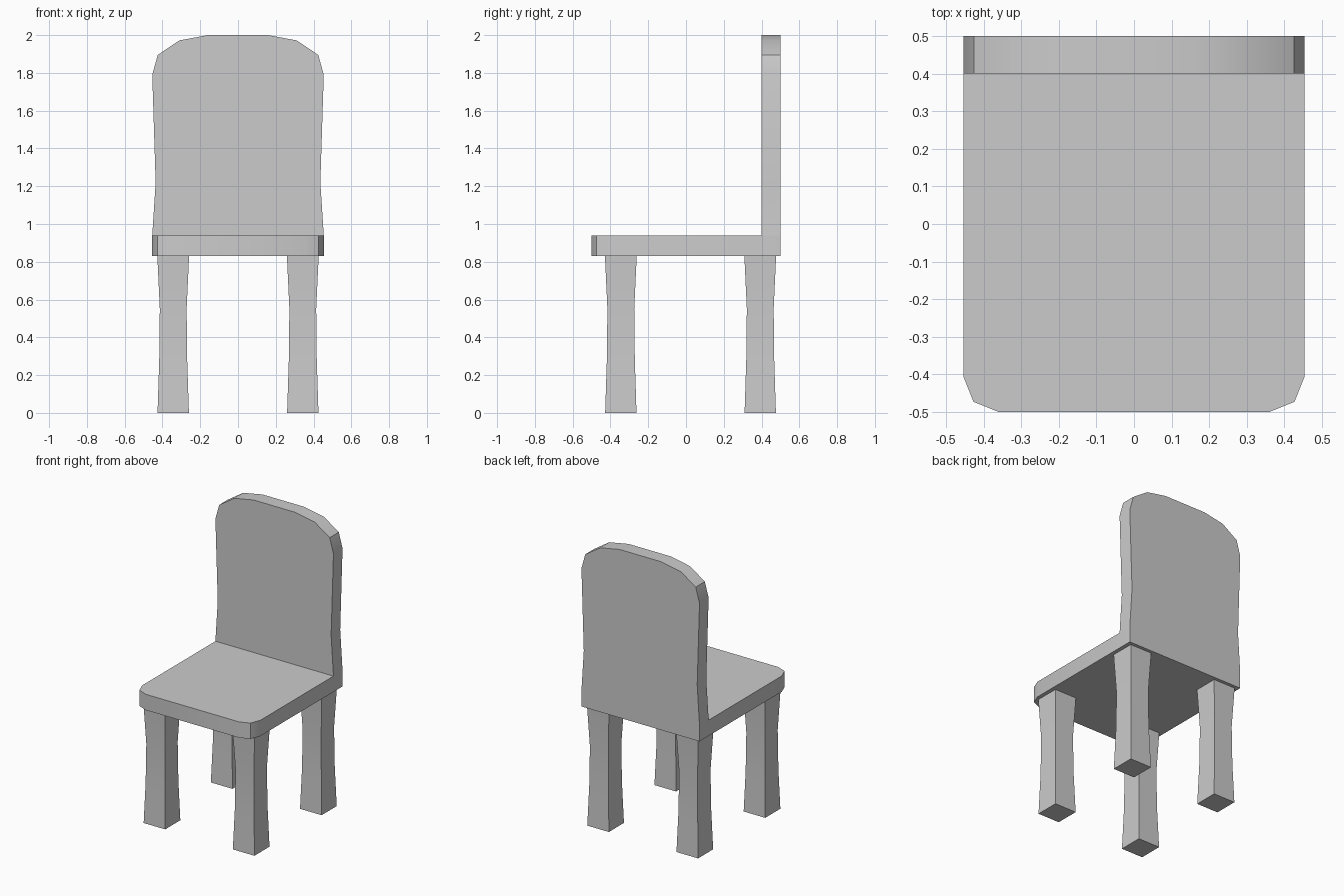
import bpy, bmesh
from math import radians
from mathutils import Vector

if "Cube" in bpy.data.objects:
    bpy.data.objects.remove(bpy.data.objects["Cube"])


def finish(bm, name):
    bmesh.ops.recalc_face_normals(bm, faces=bm.faces)
    me = bpy.data.meshes.new(name)
    bm.to_mesh(me)
    bm.free()
    me.shade_smooth()
    me.set_sharp_from_angle(angle=radians(30))
    ob = bpy.data.objects.new(name, me)
    bpy.context.collection.objects.link(ob)
    return ob


def prism(name, points, offset):
    """Extrude a closed outline along an offset vector."""
    bm = bmesh.new()
    face = bm.faces.new([bm.verts.new(p) for p in points])
    new = bmesh.ops.extrude_face_region(bm, geom=[face], use_keep_orig=True)
    verts = [g for g in new["geom"] if isinstance(g, bmesh.types.BMVert)]
    bmesh.ops.translate(bm, verts=verts, vec=Vector(offset))
    return finish(bm, name)


def mirrored(half):
    """Right-hand half outline plus its mirror image."""
    return half + [(-a, b) for a, b in reversed(half)]


def leg(name, cx, cy):
    """Square leg with a slightly pinched waist."""
    bm = bmesh.new()
    rings = []
    for z, r in ((0, 0.083), (0.28, 0.074), (0.55, 0.071), (0.83, 0.084)):
        rings.append([bm.verts.new((cx + sx * r, cy + sy * r, z))
                      for sx, sy in ((-1, -1), (1, -1), (1, 1), (-1, 1))])
    for lo, hi in zip(rings, rings[1:]):
        for i in range(4):
            j = (i + 1) % 4
            bm.faces.new((lo[i], lo[j], hi[j], hi[i]))
    bm.faces.new(rings[0])
    bm.faces.new(rings[-1])
    return finish(bm, name)


# Seat with rounded front corners
seat = mirrored([(0.36, -0.5), (0.427, -0.473), (0.454, -0.405), (0.454, 0.5)])
prism("seat", [(x, y, 0.83) for x, y in seat], (0, 0, 0.11))

# Backrest with a slight waist and arched top, standing on the seat
back = mirrored([(0.454, 0.94), (0.436, 1.22), (0.454, 1.79),
                 (0.425, 1.895), (0.31, 1.972), (0.16, 2.0)])
prism("backrest", [(x, 0.4, z) for x, z in back], (0, 0.1, 0))

# Four legs
for side, sx in (("left", -1), ("right", 1)):
    leg(f"front_{side}_leg", sx * 0.343, -0.345)
    leg(f"back_{side}_leg", sx * 0.343, 0.393)
